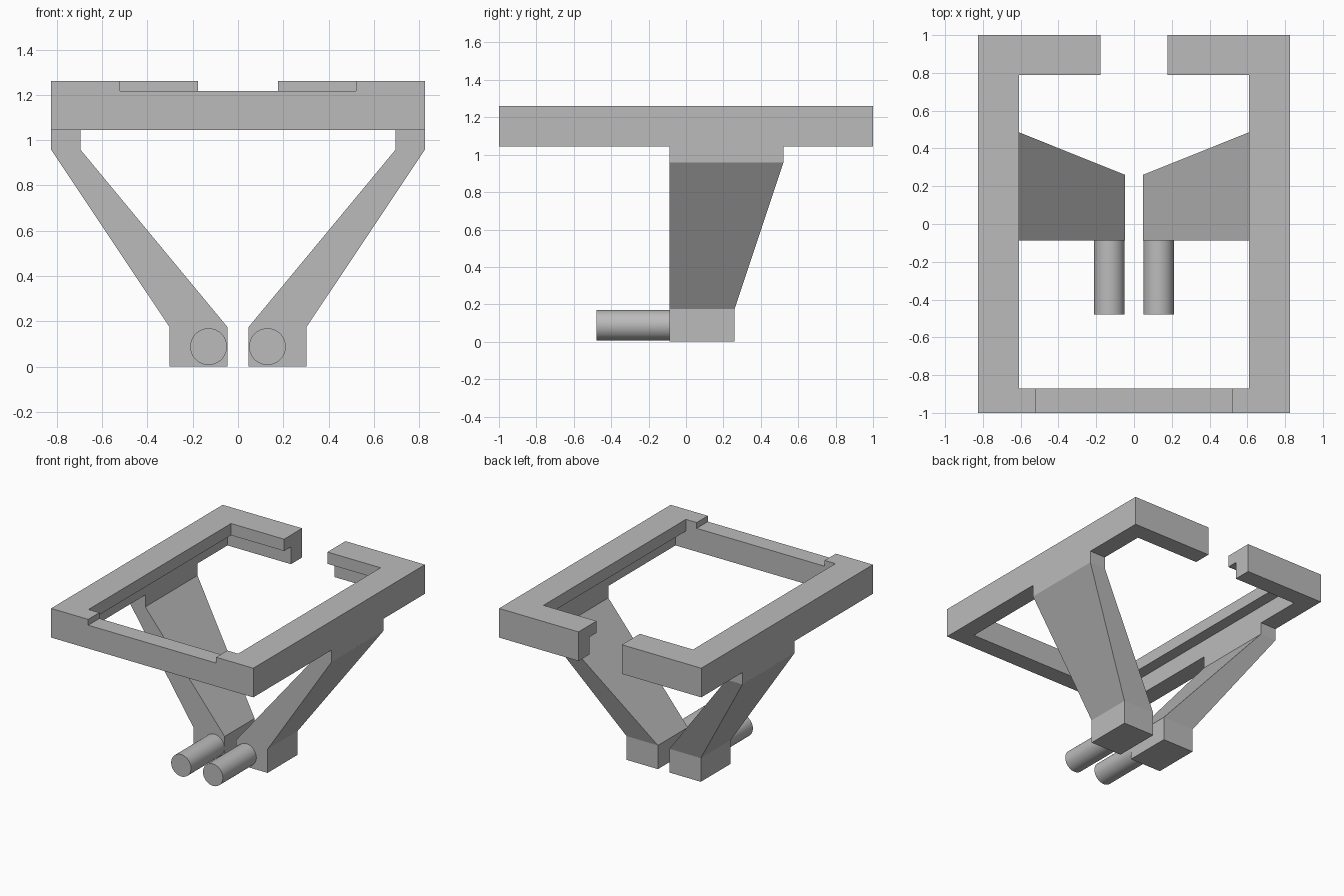
import bpy, bmesh, math
from mathutils import Matrix

default = bpy.data.objects.get("Cube")
if default:
    bpy.data.objects.remove(default, do_unlink=True)

grey = bpy.data.materials.new("plain grey")
grey.use_nodes = True
colour = (0.5, 0.5, 0.5, 1.0)
grey.diffuse_color = colour
grey.node_tree.nodes["Principled BSDF"].inputs["Base Color"].default_value = colour


def finish(name, bm):
    """Turn a bmesh into a named object in the scene."""
    bmesh.ops.recalc_face_normals(bm, faces=bm.faces)
    mesh = bpy.data.meshes.new(name)
    bm.to_mesh(mesh)
    bm.free()
    mesh.materials.append(grey)
    obj = bpy.data.objects.new(name, mesh)
    bpy.context.collection.objects.link(obj)
    return obj


def box(name, x, y, z):
    """Box from three (low, high) ranges."""
    bm = bmesh.new()
    bmesh.ops.create_cube(bm, size=1)
    for v in bm.verts:
        v.co = [r[0] if c < 0 else r[1] for r, c in zip((x, y, z), v.co)]
    return finish(name, bm)


def cut(target, cutter):
    """Subtract the cutter and throw it away."""
    cutter.hide_render = True
    mod = target.modifiers.new("cut", 'BOOLEAN')
    mod.operation = 'DIFFERENCE'
    mod.solver = 'EXACT'
    mod.object = cutter
    bpy.context.view_layer.update()
    graph = bpy.context.evaluated_depsgraph_get()
    mesh = bpy.data.meshes.new_from_object(target.evaluated_get(graph))
    target.modifiers.clear()
    target.data = mesh
    bpy.data.objects.remove(cutter, do_unlink=True)


# Tray frame: thin walls with an inward lip on top of the sides and back
BOTTOM, TOP = 1.045, 1.26
frame = box("tray_frame", (-0.825, 0.825), (-1, 1), (BOTTOM, TOP))
cut(frame, box("opening_cutter", (-0.61, 0.61), (-0.87, 0.79), (0.9, 1.4)))
cut(frame, box("cavity_cutter", (-0.695, 0.695), (-0.87, 0.87), (0.9, 1.173)))
cut(frame, box("back_gap_cutter", (-0.177, 0.177), (0.7, 1.1), (0.9, 1.4)))
cut(frame, box("front_step_cutter", (-0.522, 0.522), (-1.1, -0.8), (1.217, 1.4)))

# Leg levels: height, inner x, outer x, back y
LEVELS = [(0, 0.047, 0.303, 0.26), (0.175, 0.047, 0.303, 0.26),
          (0.957, 0.695, 0.825, 0.52), (BOTTOM, 0.695, 0.825, 0.52)]
LEG_FRONT = -0.088


def leg(name, side):
    bm = bmesh.new()
    rings = []
    for z, inner, outer, back in LEVELS:
        corners = [(inner, LEG_FRONT), (outer, LEG_FRONT), (outer, back), (inner, back)]
        rings.append([bm.verts.new((side * x, y, z)) for x, y in corners])
    for low, high in zip(rings, rings[1:]):
        for i in range(4):
            j = (i + 1) % 4
            bm.faces.new((low[i], low[j], high[j], high[i]))
    bm.faces.new(rings[0])
    bm.faces.new(rings[-1])
    return finish(name, bm)


def peg(name, side):
    """Round peg pointing forward from the foot."""
    start, end = -0.478, LEG_FRONT
    bm = bmesh.new()
    place = Matrix.Translation((side * 0.13, (start + end) / 2, 0.088))
    bmesh.ops.create_cone(bm, cap_ends=True, segments=64, radius1=0.081, radius2=0.081,
                          depth=end - start,
                          matrix=place @ Matrix.Rotation(math.pi / 2, 4, 'X'))
    for f in bm.faces:
        f.smooth = len(f.verts) == 4
    for e in bm.edges:
        e.smooth = all(f.smooth for f in e.link_faces)
    return finish(name, bm)


# Mirrored legs and pegs
for label, side in (("left", 1), ("right", -1)):
    leg(label + "_leg", side)
    peg(label + "_peg", side)
